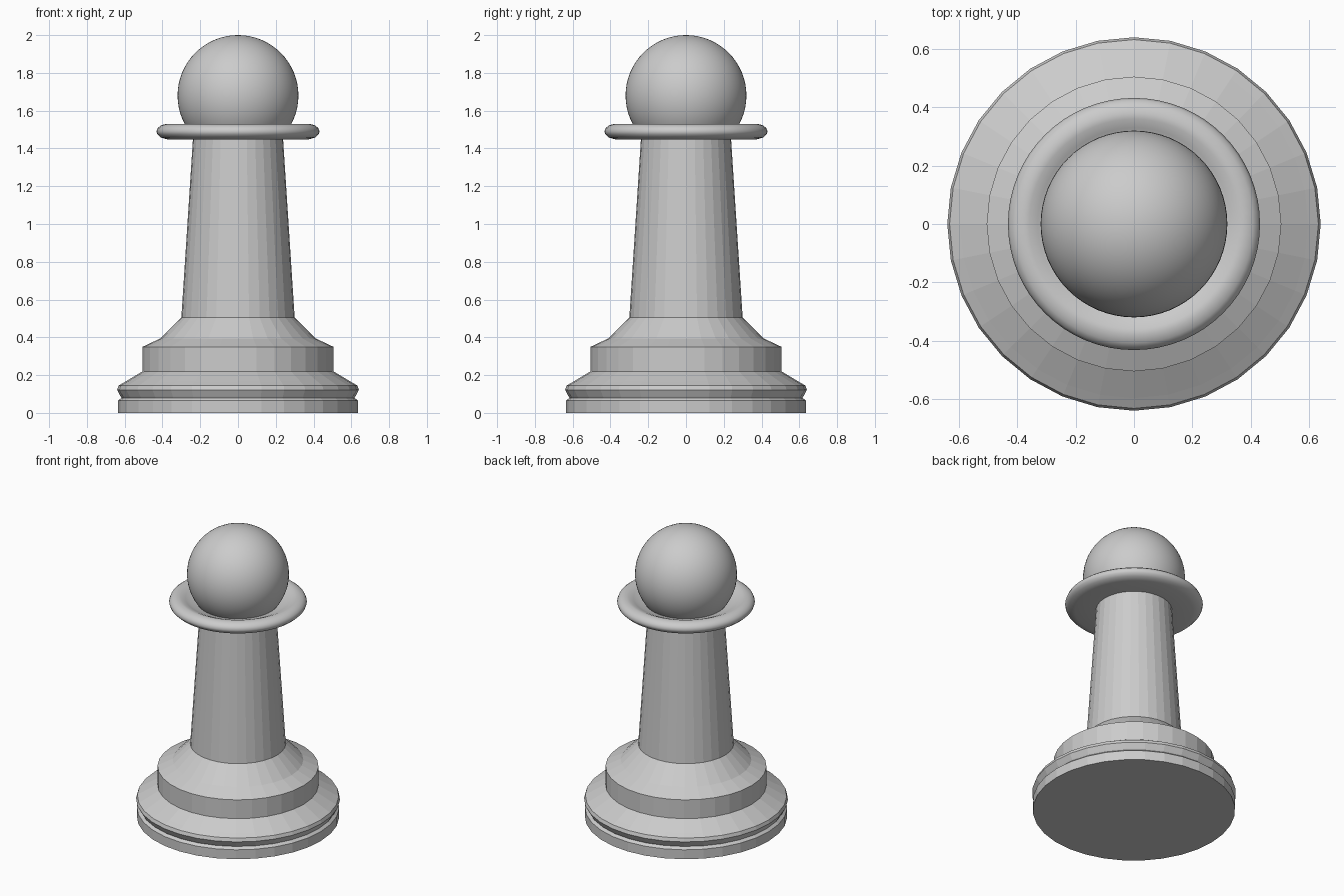
import bpy, bmesh, math

if "Cube" in bpy.data.objects:
    bpy.data.objects.remove(bpy.data.objects["Cube"])


def lathe(name, profile, sides, smooth=False):
    """Revolve (radius, z) points around z; open ends are capped."""
    bm = bmesh.new()
    rings = []
    for r, z in profile:
        rings.append([bm.verts.new((r * math.cos(2 * math.pi * i / sides),
                                    r * math.sin(2 * math.pi * i / sides), z))
                      for i in range(sides)])
    for a, b in zip(rings, rings[1:]):
        for i in range(sides):
            j = (i + 1) % sides
            bm.faces.new((a[i], a[j], b[j], b[i]))
    bm.faces.new(list(reversed(rings[0])))
    bm.faces.new(rings[-1])
    bmesh.ops.recalc_face_normals(bm, faces=bm.faces)
    mesh = bpy.data.meshes.new(name)
    bm.to_mesh(mesh)
    bm.free()
    if smooth:
        for p in mesh.polygons:
            p.use_smooth = len(p.vertices) == 4
    obj = bpy.data.objects.new(name, mesh)
    bpy.context.collection.objects.link(obj)
    return obj


SIDES = 32

# Stepped base, flared skirt and tapered column in one turned body
lathe("base_and_column", [
    (0.635, 0.0), (0.635, 0.065), (0.617, 0.08), (0.622, 0.088),
    (0.64, 0.122), (0.632, 0.145), (0.597, 0.165), (0.505, 0.22),
    (0.505, 0.35), (0.41, 0.395), (0.30, 0.505), (0.238, 1.46),
], SIDES)

# Rounded collar, dished towards the head
lathe("collar", [
    (0.22, 1.447), (0.37, 1.447), (0.41, 1.458), (0.427, 1.475),
    (0.432, 1.49), (0.425, 1.508), (0.408, 1.522), (0.38, 1.53),
    (0.36, 1.528), (0.33, 1.515), (0.295, 1.497), (0.22, 1.48),
], SIDES * 2, smooth=True)

# Round head
bpy.ops.mesh.primitive_uv_sphere_add(segments=64, ring_count=32, radius=0.32,
                                     location=(0, 0, 1.68))
head = bpy.context.object
head.name = "head"
bpy.ops.object.shade_smooth()
